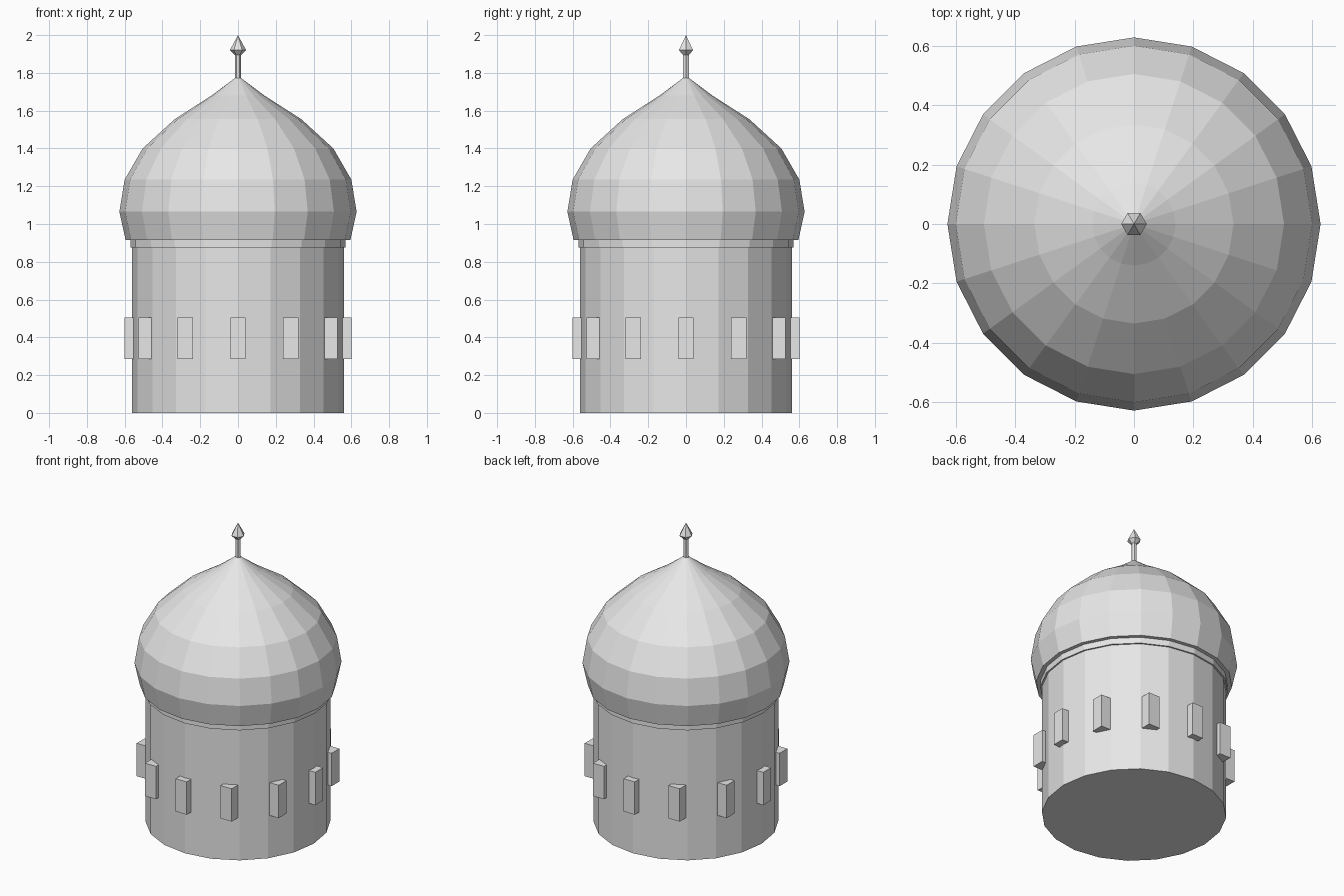
import bpy, bmesh, math

if "Cube" in bpy.data.objects:
    bpy.data.objects.remove(bpy.data.objects["Cube"])

stone = bpy.data.materials.new("pale grey")
stone.diffuse_color = (0.8, 0.8, 0.8, 1)
stone.use_nodes = True
stone.node_tree.nodes["Principled BSDF"].inputs["Base Color"].default_value = stone.diffuse_color


def finish(bm, name):
    bmesh.ops.recalc_face_normals(bm, faces=bm.faces)
    mesh = bpy.data.meshes.new(name)
    bm.to_mesh(mesh)
    bm.free()
    mesh.materials.append(stone)
    obj = bpy.data.objects.new(name, mesh)
    bpy.context.collection.objects.link(obj)
    return obj


def turned(name, profile, sides):
    """Faceted solid of revolution from (radius, z) points, closed at both ends."""
    bm = bmesh.new()
    rings = []
    for r, z in profile:
        if r == 0:
            rings.append([bm.verts.new((0, 0, z))] * sides)
        else:
            rings.append([bm.verts.new((r * math.cos(i * math.tau / sides),
                                        r * math.sin(i * math.tau / sides), z))
                          for i in range(sides)])
    for low, high in zip(rings, rings[1:]):
        for i in range(sides):
            j = (i + 1) % sides
            corners = [low[i], low[j], high[j], high[i]]
            bm.faces.new(list(dict.fromkeys(corners)))
    for ring in (rings[0], rings[-1]):
        if len(set(ring)) > 2:
            bm.faces.new(ring)
    return finish(bm, name)


# Round tower body and the collar under the dome
turned("drum", [(0.56, 0), (0.56, 0.90)], 20)
turned("collar", [(0.57, 0.875), (0.57, 0.93)], 20)

# Onion dome
turned("dome", [(0.595, 0.915), (0.628, 1.065), (0.60, 1.235), (0.505, 1.40),
                (0.335, 1.555), (0.14, 1.68), (0, 1.785)], 20)

# Finial: thin pole with a pointed bud
turned("finial_pole", [(0.017, 1.76), (0.017, 1.91)], 6)
turned("finial_bud", [(0.018, 1.895), (0.043, 1.92), (0, 2.0)], 6)

# Twelve upright blocks around the drum, all square to the axes
for k in range(12):
    a = k * math.tau / 12
    bm = bmesh.new()
    bmesh.ops.create_cube(bm, size=1)
    bmesh.ops.scale(bm, vec=(0.082, 0.082, 0.22), verts=bm.verts)
    bmesh.ops.translate(bm, vec=(0.56 * math.cos(a), 0.56 * math.sin(a), 0.395),
                        verts=bm.verts)
    finish(bm, f"window_block_{k + 1}")
